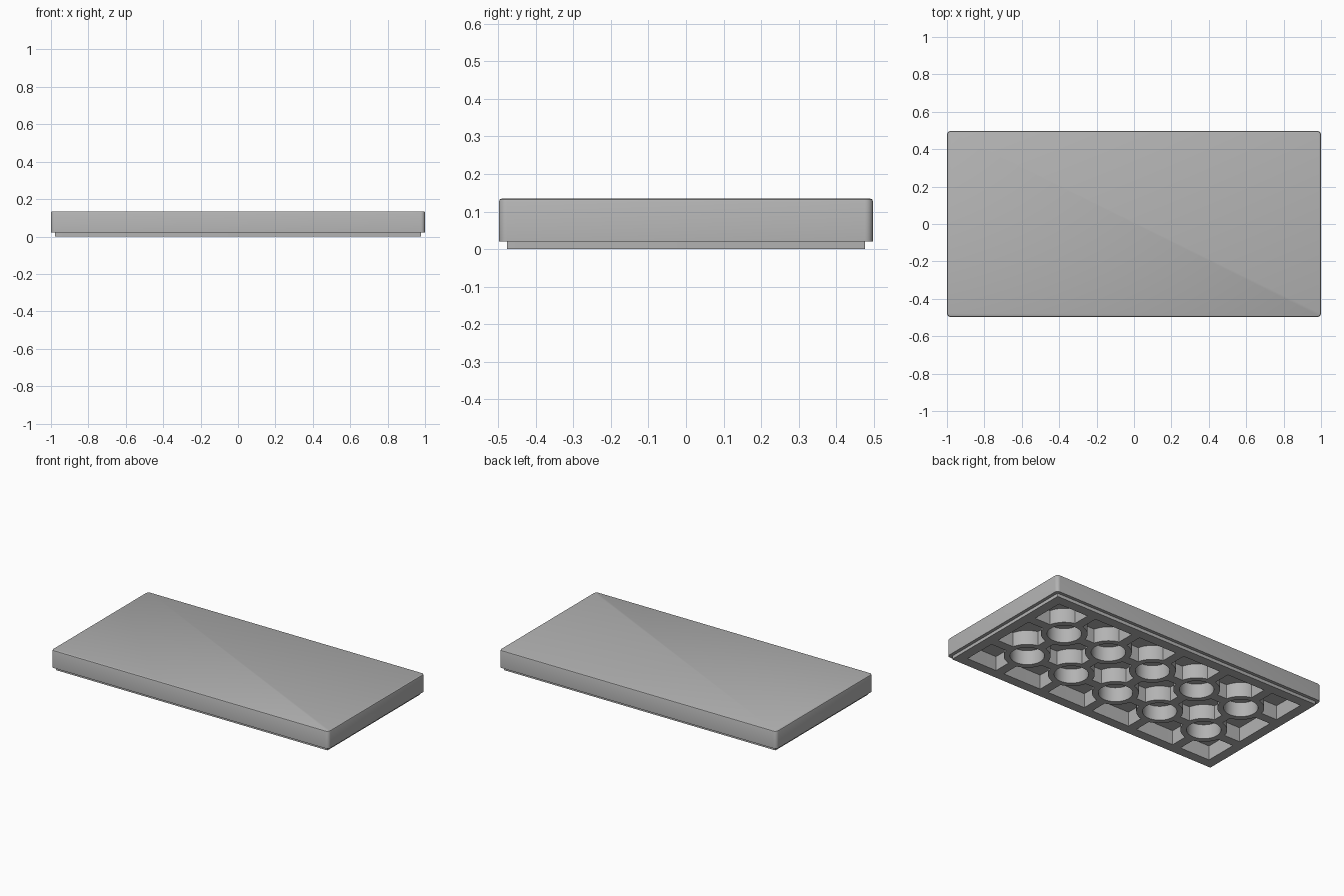
import bpy, bmesh, math

if "Cube" in bpy.data.objects:
    bpy.data.objects.remove(bpy.data.objects["Cube"], do_unlink=True)

HX, HY, TOP = 1.0, 0.498, 0.135   # outer half sizes and height
PITCH = 0.3347                    # cell spacing of the underside grid
LIP = 0.021                       # height and inset of the bottom lip
WALL = 0.085                      # outer face to inner face of the wall
CEILING = 0.093                   # top of the hollow underside
TUBE_OUT, TUBE_IN = 0.136, 0.1
RIB = 0.03                        # half width of a rib

grey = bpy.data.materials.new("plain grey")
grey.use_nodes = True
grey.diffuse_color = (0.45, 0.45, 0.45, 1)
grey.node_tree.nodes["Principled BSDF"].inputs["Base Color"].default_value = grey.diffuse_color


def finish(bm, name):
    bmesh.ops.recalc_face_normals(bm, faces=bm.faces)
    mesh = bpy.data.meshes.new(name)
    bm.to_mesh(mesh)
    bm.free()
    mesh.materials.append(grey)
    obj = bpy.data.objects.new(name, mesh)
    bpy.context.collection.objects.link(obj)
    bpy.ops.object.select_all(action="DESELECT")
    obj.select_set(True)
    bpy.context.view_layer.objects.active = obj
    bpy.ops.object.shade_smooth_by_angle(angle=math.radians(30))
    return obj


def rounded_loop(bm, inset, z, radius, steps=6):
    """Rounded rectangle of vertices, inset from the outer size."""
    verts = []
    for k, (sx, sy) in enumerate([(1, 1), (-1, 1), (-1, -1), (1, -1)]):
        cx, cy = sx * (HX - inset - radius), sy * (HY - inset - radius)
        for i in range(steps + 1):
            a = math.pi / 2 * (k + i / steps)
            verts.append(bm.verts.new((cx + radius * math.cos(a), cy + radius * math.sin(a), z)))
    return verts


def bridge(bm, a, b):
    n = len(a)
    for i in range(n):
        j = (i + 1) % n
        bm.faces.new((a[i], a[j], b[j], b[i]))


# Hollow tile: loops run from the ceiling down the wall, round the lip, up to the top
bm = bmesh.new()
sections = [(WALL, CEILING, 0.002), (WALL, 0, 0.002), (LIP, 0, 0.003), (LIP, LIP, 0.003),
            (0, LIP, 0.022), (0, TOP - 0.008, 0.022), (0.0025, TOP - 0.0025, 0.02),
            (0.008, TOP, 0.014)]
loops = [rounded_loop(bm, *s) for s in sections]
for a, b in zip(loops, loops[1:]):
    bridge(bm, a, b)
bm.faces.new(loops[0])
bm.faces.new(loops[-1])
finish(bm, "tile_body")

# Round tubes under the tile, one at each inner grid crossing
xs = [(i - 2) * PITCH for i in range(5)]
ys = [-PITCH / 2, PITCH / 2]
bm = bmesh.new()
for x in xs:
    for y in ys:
        rings = []
        for r, z in [(TUBE_OUT, CEILING), (TUBE_OUT, 0), (TUBE_IN, 0), (TUBE_IN, CEILING)]:
            rings.append([bm.verts.new((x + r * math.cos(a), y + r * math.sin(a), z))
                          for a in (2 * math.pi * i / 48 for i in range(48))])
        for a, b in zip(rings, rings[1:]):
            bridge(bm, a, b)
finish(bm, "underside_tubes")


# Ribs joining the tubes to each other and to the wall
def box(bm, x0, x1, y0, y1):
    cube = bmesh.ops.create_cube(bm, size=1)["verts"]
    for v in cube:
        v.co = ((x0 + x1) / 2 + v.co.x * (x1 - x0), (y0 + y1) / 2 + v.co.y * (y1 - y0),
                (v.co.z + 0.5) * CEILING)


def spans(centres, half):
    """Gaps between neighbouring tubes and out to the walls."""
    reach = TUBE_OUT - 0.008
    edges = [-half] + [c + s * reach for c in centres for s in (-1, 1)] + [half]
    return list(zip(edges[::2], edges[1::2]))


bm = bmesh.new()
for y in ys:
    for a, b in spans(xs, HX - WALL):
        box(bm, a, b, y - RIB, y + RIB)
for x in xs:
    for a, b in spans(ys, HY - WALL):
        box(bm, x - RIB, x + RIB, a, b)
finish(bm, "underside_ribs")
